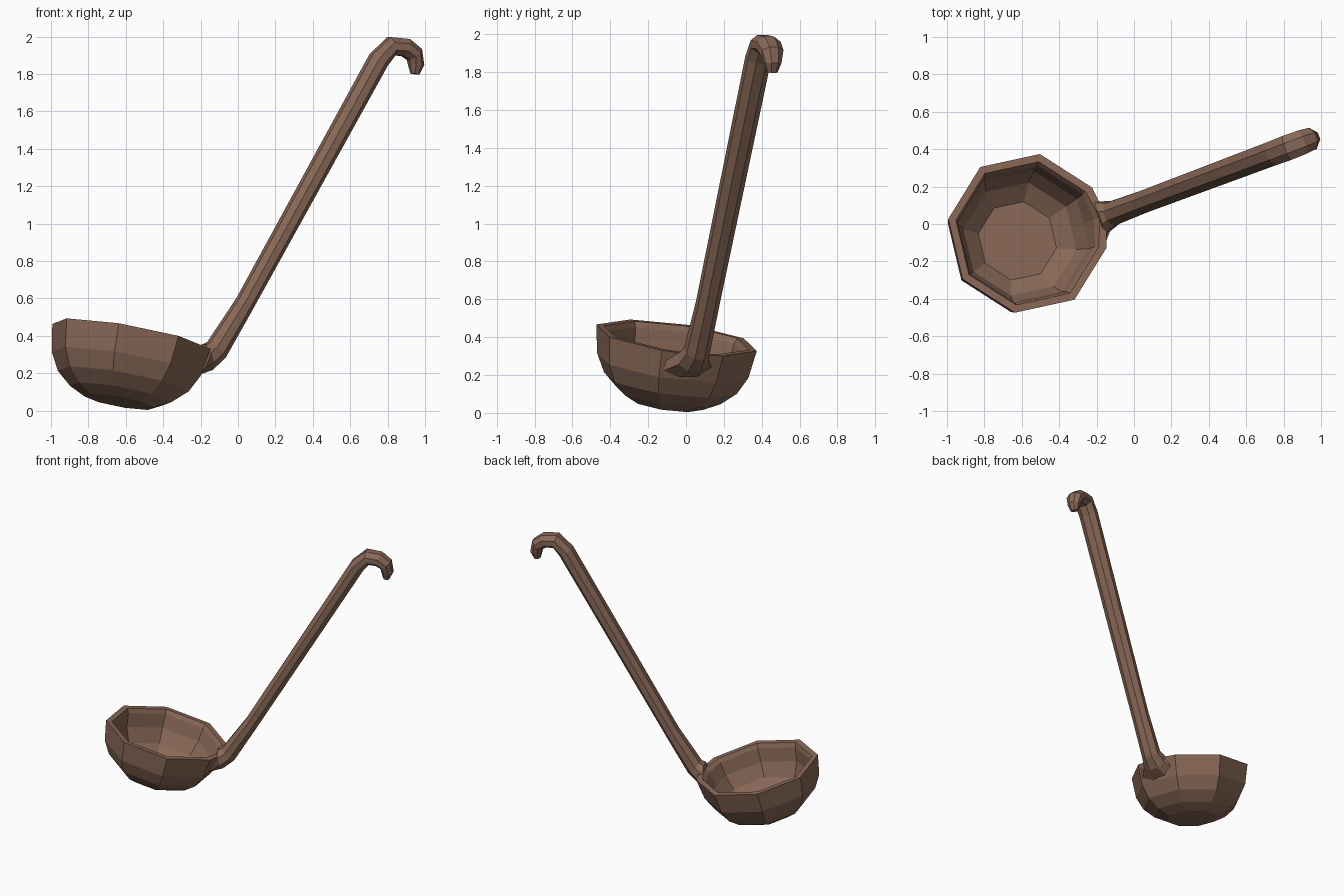
import bpy, bmesh, math
from mathutils import Vector

if "Cube" in bpy.data.objects:
    bpy.data.objects.remove(bpy.data.objects["Cube"])

wood = bpy.data.materials.new("brown_wood")
wood.diffuse_color = (0.25, 0.14, 0.095, 1)
wood.use_nodes = True
wood.node_tree.nodes["Principled BSDF"].inputs["Base Color"].default_value = wood.diffuse_color


def loft(name, rings):
    """Skin a list of equal-length point rings and cap both ends."""
    bm = bmesh.new()
    loops = [[bm.verts.new(p) for p in ring] for ring in rings]
    for a, b in zip(loops, loops[1:]):
        for i in range(len(a)):
            j = (i + 1) % len(a)
            bm.faces.new((a[i], a[j], b[j], b[i]))
    bm.faces.new(loops[0])
    bm.faces.new(loops[-1])
    bmesh.ops.recalc_face_normals(bm, faces=bm.faces)
    mesh = bpy.data.meshes.new(name)
    bm.to_mesh(mesh)
    bm.free()
    mesh.materials.append(wood)
    ob = bpy.data.objects.new(name, mesh)
    bpy.context.collection.objects.link(ob)
    return ob


# Bowl: tilted octagon, bulging slightly at the rim where the handle joins
center = Vector((-0.57, -0.05, 0.397))
axis = Vector((0.182, 0.137, 1)).normalized()
ex = (Vector((1, 0, 0)) - axis * axis.x).normalized()
ey = axis.cross(ex)
FLAT = math.cos(math.radians(22.5))


def bowl_ring(radius, depth, bulge=FLAT):
    spots = [(13.5, radius * bulge)] + [(36 + 45 * k, radius) for k in range(8)]
    return [center - axis * depth
            + ex * r * math.cos(math.radians(a))
            + ey * r * math.sin(math.radians(a)) for a, r in spots]


# (radius, depth, bulge) from outer bottom, over the rim, to the inner floor
bowl_profile = [(0.19, 0.36), (0.28, 0.315), (0.36, 0.245), (0.41, 0.15),
                (0.435, 0.0, 1.01), (0.393, 0.0, 1.03), (0.378, 0.03, 1.0),
                (0.36, 0.13, 0.95), (0.31, 0.23), (0.215, 0.3)]
loft("bowl", [bowl_ring(*p) for p in bowl_profile])

# Handle: octagonal bar with a flared root on the bowl and a hooked tip
turn = math.radians(20.5)
out = Vector((math.cos(turn), math.sin(turn), 0))
side = Vector((-math.sin(turn), math.cos(turn), 0))


def bar_ring(x, z, pitch, half_w, half_h):
    p = math.radians(pitch)
    up = Vector((0, 0, math.cos(p))) - out * math.sin(p)
    c = Vector((x, 0.1 + 0.375 * x, z))
    pts = []
    for k in range(8):
        a = math.radians(22.5 + 45 * k)
        pts.append(c + side * half_w * math.cos(a) / FLAT
                   + up * half_h * math.sin(a) / FLAT)
    return pts


# (x, z, pitch, half width, half height)
handle_path = [(-0.215, 0.25, -25, 0.14, 0.07), (-0.165, 0.285, 15, 0.085, 0.07),
               (-0.115, 0.325, 45, 0.065, 0.06), (0.04, 0.58, 60, 0.06, 0.048),
               (0.752, 1.875, 55, 0.066, 0.052), (0.82, 1.948, 15, 0.068, 0.051),
               (0.895, 1.942, -20, 0.066, 0.048), (0.943, 1.905, -50, 0.06, 0.045),
               (0.952, 1.85, -92, 0.045, 0.04), (0.945, 1.80, -100, 0.028, 0.022)]
loft("handle", [bar_ring(*p) for p in handle_path])
